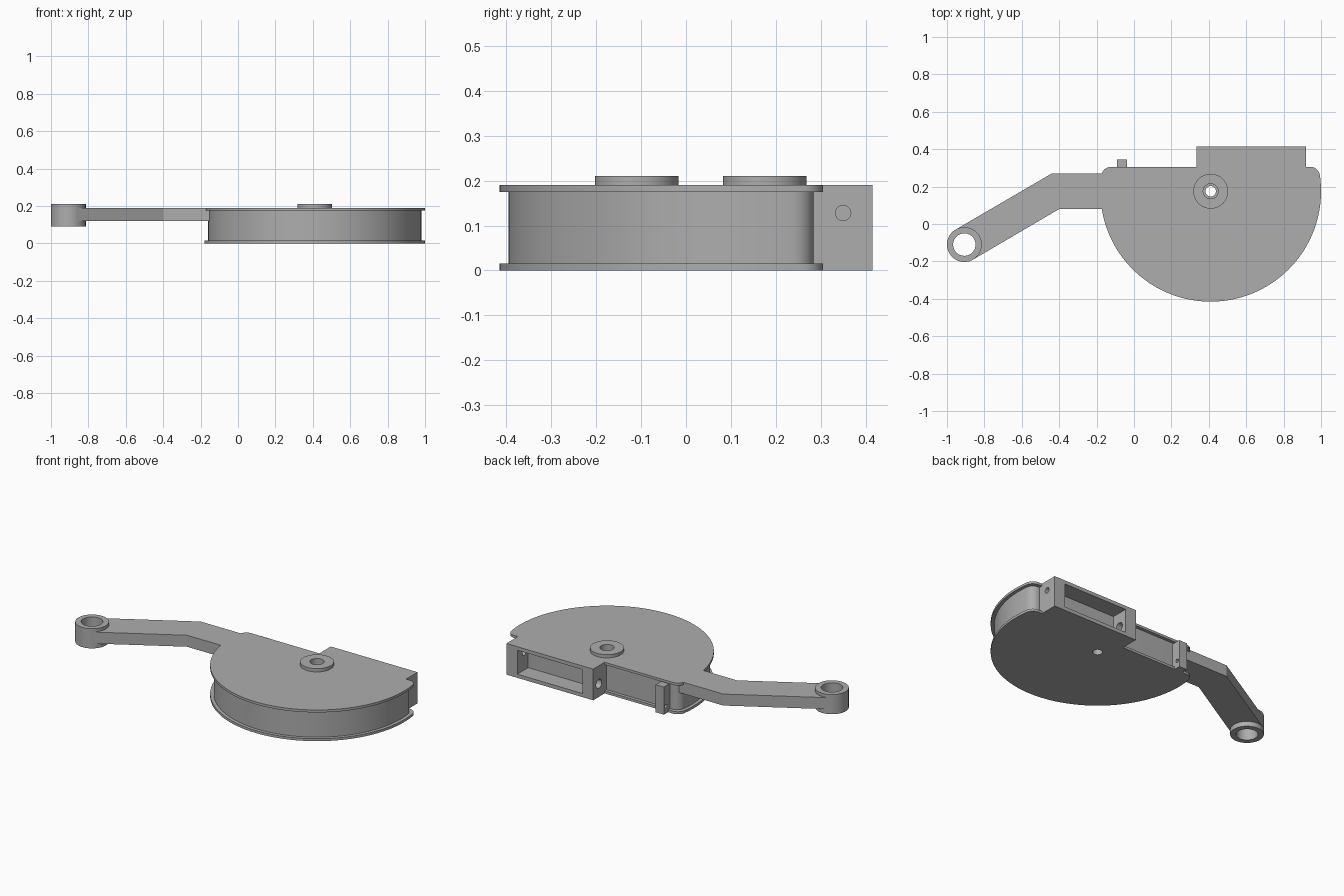
import bpy, bmesh, math
from mathutils import Vector

if "Cube" in bpy.data.objects:
    bpy.data.objects.remove(bpy.data.objects["Cube"])

grey = bpy.data.materials.new("plain grey")
grey.use_nodes = True
COLOUR = (0.42, 0.42, 0.42, 1)
grey.diffuse_color = COLOUR
grey.node_tree.nodes["Principled BSDF"].inputs["Base Color"].default_value = COLOUR

HUB = Vector((0.41, 0.175))        # centre of the half drum
EYE = Vector((-0.907, -0.11))      # centre of the arm eye
RADIUS, FLAT_Y, FILLET = 0.59, 0.305, 0.05
RIM, TOP = 0.015, 0.19


def prism(name, points, z0, z1):
    """Extrude a flat outline between two heights."""
    bm = bmesh.new()
    face = bm.faces.new([bm.verts.new((p[0], p[1], z0)) for p in points])
    out = bmesh.ops.extrude_face_region(bm, geom=[face])
    verts = [v for v in out["geom"] if isinstance(v, bmesh.types.BMVert)]
    bmesh.ops.translate(bm, verts=verts, vec=(0, 0, z1 - z0))
    bmesh.ops.recalc_face_normals(bm, faces=bm.faces)
    mesh = bpy.data.meshes.new(name)
    bm.to_mesh(mesh)
    bm.free()
    mesh.materials.append(grey)
    obj = bpy.data.objects.new(name, mesh)
    bpy.context.scene.collection.objects.link(obj)
    return obj


def arc(centre, r, a0, a1, n):
    return [(centre[0] + r * math.cos(a0 + (a1 - a0) * i / n),
             centre[1] + r * math.sin(a0 + (a1 - a0) * i / n)) for i in range(n + 1)]


def disc(name, centre, r, z0, z1, n=64):
    return prism(name, arc(centre, r, 0, math.tau, n)[:-1], z0, z1)


def box(name, x0, x1, y0, y1, z0, z1):
    return prism(name, [(x0, y0), (x1, y0), (x1, y1), (x0, y1)], z0, z1)


def cross_pin(name, x0, x1, y, z, r):
    """Cylinder along x, used to drill side holes."""
    obj = disc(name, (0, 0), r, x0, x1, 32)
    for v in obj.data.vertices:
        v.co = (v.co.z, y + v.co.x, z + v.co.y)
    return obj


def half_drum(name, inset, z0, z1):
    """Circle cut by a flat back edge, with rounded corners."""
    r, flat = RADIUS - inset, FLAT_Y - inset
    dy = flat - FILLET - HUB.y
    dx = math.sqrt((r - FILLET) ** 2 - dy ** 2)
    a = math.atan2(dy, dx)
    pts = arc(HUB, r, math.pi - a, math.tau + a, 120)
    pts += arc((HUB.x + dx, HUB.y + dy), FILLET, a, math.pi / 2, 10)[1:]
    pts += arc((HUB.x - dx, HUB.y + dy), FILLET, math.pi / 2, math.pi - a, 10)[:-1]
    return prism(name, pts, z0, z1)


def cut(obj, *cutters):
    for c in cutters:
        c.hide_render = True
        mod = obj.modifiers.new("cut", "BOOLEAN")
        mod.operation, mod.solver, mod.object = "DIFFERENCE", "EXACT", c
    bpy.context.view_layer.update()
    graph = bpy.context.evaluated_depsgraph_get()
    mesh = bpy.data.meshes.new_from_object(obj.evaluated_get(graph))
    obj.modifiers.clear()
    obj.data = mesh


# Cutters
bore = disc("bore_cutter", HUB, 0.028, -0.1, 0.4, 48)
counterbore = disc("counterbore_cutter", HUB, 0.04, 0.15, 0.4, 48)
eye_bore = disc("eye_bore_cutter", EYE, 0.06, 0, 0.4)
eye_space = disc("eye_space_cutter", EYE, 0.09, 0, 0.4)
rim_space = half_drum("rim_space_cutter", 0, TOP - RIM, 0.4)
core_space = half_drum("core_space_cutter", 0.02, 0.05, 0.4)
pocket = box("pocket_cutter", 0.408, 0.847, 0.31, 0.5, 0.022, 0.168)
small_hole = cross_pin("small_hole_cutter", 0.8, 1, 0.35, 0.128, 0.017)
large_hole = cross_pin("large_hole_cutter", 0.3, 0.45, 0.36, 0.08, 0.027)
lug_hole = cross_pin("lug_hole_cutter", -0.2, 0.1, 0.326, 0.045, 0.011)
cutters = [bore, counterbore, eye_bore, eye_space, rim_space, core_space,
           pocket, small_hole, large_hole, lug_hole]

# Half drum with its two rims and hub boss
bottom_rim = half_drum("bottom_rim", 0, 0, RIM)
core = half_drum("drum_core", 0.02, RIM, TOP - RIM)
top_rim = half_drum("top_rim", 0, TOP - RIM, TOP)
hub = disc("hub_boss", HUB, 0.093, TOP, 0.21)
cut(bottom_rim, bore)
for part in (core, top_rim, hub):
    cut(part, bore, counterbore)

# Pocketed block on the back edge, and the web joining it to the core
block = box("pocket_block", 0.335, 0.92, FLAT_Y, 0.415, 0, TOP)
cut(block, pocket, small_hole, large_hole)
web = box("block_web", 0.335, 0.92, 0.27, FLAT_Y, RIM, TOP - RIM)

# Small drilled lug
lug = box("guide_lug", -0.092, -0.037, 0.28, 0.345, RIM, 0.168)
lug_foot = box("guide_lug_foot", -0.092, -0.037, FLAT_Y, 0.345, 0, RIM)
cut(lug, lug_hole)

# Cranked arm ending in a ring eye
arm = prism("arm", [(-0.1, 0.27), (-0.44, 0.27), (-0.954, -0.03),
                    (-0.86, -0.19), (-0.4, 0.08), (-0.1, 0.08)], 0.12, TOP)
cut(arm, rim_space, core_space, eye_space)
eye = disc("arm_eye", EYE, 0.093, 0.09, 0.21)
cut(eye, eye_bore)

for c in cutters:
    bpy.data.objects.remove(c)

# Smooth the round walls, keep the edges sharp
bpy.ops.object.select_all(action="DESELECT")
parts = [bottom_rim, core, top_rim, hub, block, web, lug, lug_foot, arm, eye]
for part in parts:
    part.select_set(True)
bpy.context.view_layer.objects.active = core
bpy.ops.object.shade_smooth_by_angle(angle=math.radians(30))
